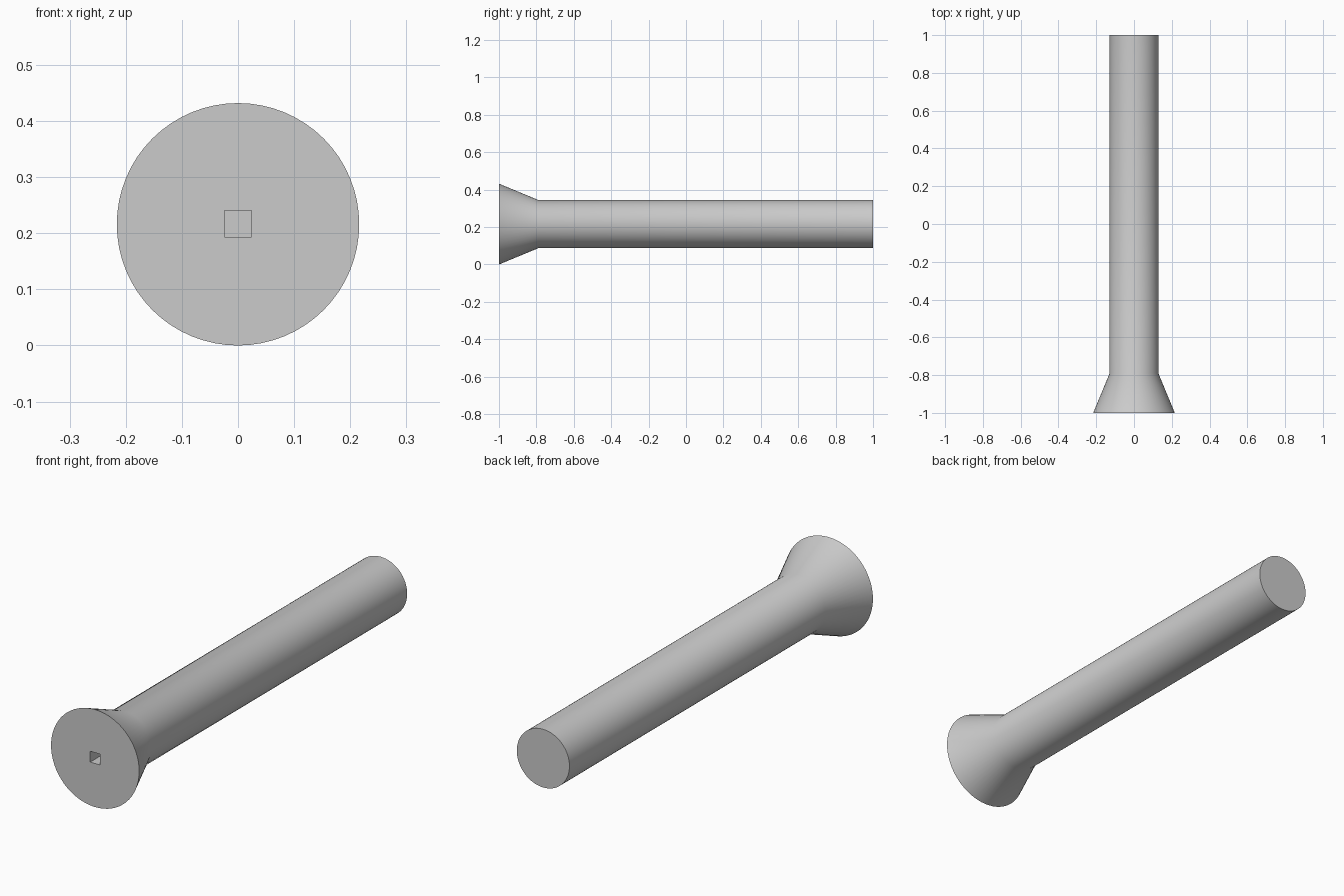
import bpy
import bmesh
import math
from mathutils import Matrix, Vector

old = bpy.data.objects.get("Cube")
if old:
    bpy.data.objects.remove(old, do_unlink=True)

SIDES = 64
HEAD_R, SHAFT_R = 0.216, 0.129
FRONT, NECK, BACK = -1.0, -0.79, 1.0
SOCKET, SOCKET_DEPTH = 0.048, 0.2

# Plain grey metal
metal = bpy.data.materials.new("grey metal")
metal.use_nodes = True
grey = (0.6, 0.6, 0.6, 1)
metal.diffuse_color = grey
metal.node_tree.nodes["Principled BSDF"].inputs["Base Color"].default_value = grey


def ring(bm, radius, y):
    return [bm.verts.new((radius * math.cos(a), y, HEAD_R + radius * math.sin(a)))
            for a in (2 * math.pi * i / SIDES for i in range(SIDES))]


def new_object(name, bm):
    bmesh.ops.recalc_face_normals(bm, faces=bm.faces)
    mesh = bpy.data.meshes.new(name)
    bm.to_mesh(mesh)
    bm.free()
    mesh.materials.append(metal)
    obj = bpy.data.objects.new(name, mesh)
    bpy.context.collection.objects.link(obj)
    return obj


# Countersunk head and shaft as one turned body
bm = bmesh.new()
rings = [ring(bm, r, y) for r, y in ((HEAD_R, FRONT), (SHAFT_R, NECK), (SHAFT_R, BACK))]
for a, b in zip(rings, rings[1:]):
    for i in range(SIDES):
        j = (i + 1) % SIDES
        bm.faces.new((a[i], a[j], b[j], b[i]))
bm.faces.new(rings[0])
bm.faces.new(rings[-1])
screw = new_object("countersunk_screw", bm)

# Square drive socket cut into the head
bm = bmesh.new()
size = Vector((SOCKET, 2 * SOCKET_DEPTH, SOCKET))
bmesh.ops.create_cube(bm, size=1, matrix=Matrix.Translation((0, FRONT, HEAD_R + 0.001))
                      @ Matrix.Diagonal(size).to_4x4())
cutter = new_object("socket_cutter", bm)
cutter.hide_render = True

cut = screw.modifiers.new("socket", 'BOOLEAN')
cut.operation = 'DIFFERENCE'
cut.solver = 'EXACT'
cut.object = cutter

bpy.ops.object.select_all(action='DESELECT')
screw.select_set(True)
bpy.context.view_layer.objects.active = screw
bpy.ops.object.modifier_apply(modifier=cut.name)
bpy.data.objects.remove(cutter, do_unlink=True)
bpy.ops.object.shade_smooth_by_angle(angle=math.radians(30))
